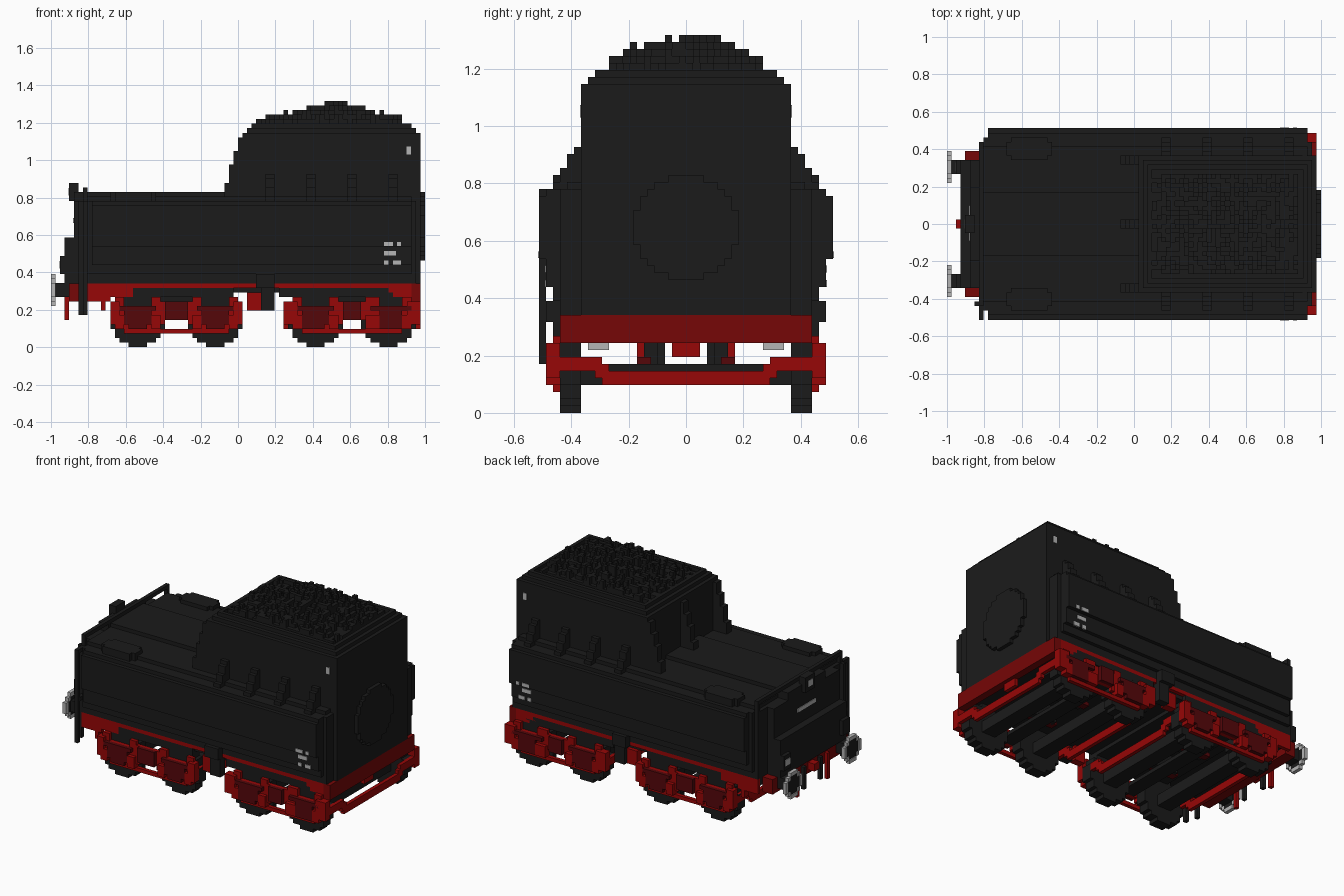
import bpy, bmesh, math, random
from mathutils import Vector

if "Cube" in bpy.data.objects:
    bpy.data.objects.remove(bpy.data.objects["Cube"])

V = 1 / 41  # size of one block
random.seed(4)


def material(name, r, g, b):
    m = bpy.data.materials.new(name)
    m.use_nodes = True
    m.diffuse_color = (r, g, b, 1)
    m.node_tree.nodes["Principled BSDF"].inputs["Base Color"].default_value = (r, g, b, 1)
    return m


BLACK = material("black", 0.011, 0.011, 0.011)
RED = material("bright red", 0.31, 0.002, 0.002)
MID = material("deep red", 0.18, 0.002, 0.002)
DARK = material("dark red", 0.09, 0.002, 0.003)
GREY = material("light grey", 0.46, 0.46, 0.46)


def part(name, mat, boxes, mirror=False, snap=True):
    """One object from boxes (x0, x1, y0, y1, z0, z1), optionally mirrored in y."""
    bm = bmesh.new()
    boxes = list(boxes)
    if mirror:
        boxes += [(a, b, -d, -c, e, f) for a, b, c, d, e, f in boxes]
    for box in boxes:
        q = [round(v / V) * V for v in box] if snap else box
        lo, hi = Vector(q[0::2]), Vector(q[1::2])
        verts = bmesh.ops.create_cube(bm, size=1)["verts"]
        for v in verts:
            v.co = Vector(v.co[i] * (hi[i] - lo[i]) + (lo[i] + hi[i]) / 2 for i in range(3))
    me = bpy.data.meshes.new(name)
    bm.to_mesh(me)
    bm.free()
    me.materials.append(mat)
    ob = bpy.data.objects.new(name, me)
    bpy.context.collection.objects.link(ob)
    return ob


def half_chord(n, c):
    """Half width of the row at height c in a blocky disc n blocks across."""
    chord = 2 * math.sqrt(max(n * n / 4 - c * c, 0))
    return (n / 2 - round((n - chord) / 2)) * V if abs(c) < n / 2 else 0


def disc(axis, u, z, n, d0, d1, hole=0):
    """Blocky disc n blocks across, centred at (u, z), from d0 to d1."""
    out = []
    for j in range(n):
        c = j + 0.5 - n / 2
        w, wi = half_chord(n, c), half_chord(hole, c)
        for a, b in ([(-w, -wi), (wi, w)] if wi > 0 else [(-w, w)]):
            span = (u + a, u + b)
            zz = (z + (c - .5) * V, z + (c + .5) * V)
            out.append((d0, d1, *span, *zz) if axis == "x" else (*span, d0, d1, *zz))
    return out


# Water tank: stacked layers give the bulging sides
part("tank_core", BLACK, [
    (-.83, .945, -.44, .44, .34, .78),
    (-.81, .93, -.415, .415, .78, .805),
    (-.81, .1, -.17, .17, .805, .83)])
part("tank_side", BLACK, [
    (-.81, .93, .43, .463, .39, .78),
    (-.78, .93, .46, .488, .44, .78),
    (-.78, .92, .48, .512, .54, .76)], mirror=True)
part("filler_hatch", BLACK, [
    (-.68, -.44, .365, .44, .78, .83),
    (-.66, -.46, .34, .463, .78, .83)], mirror=True)

# Bunker with an upright front wall and three sloping ribs
part("bunker", BLACK, [
    (.024, .976, -.366, .366, .34, 1.146),
    (.05, .95, -.341, .341, 1.146, 1.171)])
part("bunker_rim", BLACK, [
    (.073, .927, .293, .317, 1.171, 1.195),
    (.073, .098, -.317, .317, 1.171, 1.195),
    (.902, .927, -.317, .317, 1.171, 1.195)], mirror=True)
part("bunker_front_rib", BLACK, [
    (x, .03, y0, y1, .78, z)
    for x, z in ((-.073, .88), (-.05, .98), (-.024, 1.05), (0, 1.12))
    for y0, y1 in ((-.366, -.317), (-.024, .024), (.317, .366))])
part("stanchion", BLACK, [
    (x - .024, x + .024, .34, y, .78, z)
    for x in (.17, .385, .605, .825)
    for y, z in ((.39, .93), (.415, .9), (.44, .85), (.463, .805))], mirror=True)

# Heap of coal, highest in the middle
coal = []
for i in range(4, 36):
    for j in range(-11, 11):
        x, y = (i + .5) * V, (j + .5) * V
        mound = max(0, 1 - abs(x - .52) / .42) * (1 - (y / .3) ** 2)
        h = 1.195 + .1 * mound + random.choice((-V, -V, 0, 0, V))
        coal.append((i * V, (i + 1) * V, j * V, (j + 1) * V, 1.146, h))
part("coal", BLACK, coal)

# Round cover on the rear end
part("end_cover", BLACK, disc("x", 0, 26.5 * V, 15, .97, 1.0), snap=False)

# Coupling end: wall, step box, lamp, rails
part("end_wall", BLACK, [
    (-.88, -.83, -.34, .34, .34, .78),
    (-.88, -.81, -.195, .195, .78, .83),
    (-.93, -.88, -.34, .34, .34, .585)])
part("buffer_bracket", BLACK, [(-.951, -.92, .268, .341, .39, .488)], mirror=True)
part("lamp", BLACK, [(-.902, -.86, -.05, .05, .78, .878)])
part("lamp_glass", GREY, [(-.906, -.9, -.024, .024, .81, .85)], snap=False)
part("end_handle", GREY, [(-.882, -.876, -.09, .1, .665, .69)], snap=False)
part("step_plate", GREY, [(-.955, -.949, .28, .33, .42, .46)], snap=False)
part("top_rail", BLACK, [
    (-.83, -.805, -.44, .44, .83, .854),
    (-.83, -.805, -.44, -.415, .78, .83),
    (-.83, -.805, .415, .44, .78, .83)])
part("hand_rail", BLACK, [
    (-.83, -.805, -.512, -.488, .17, .78),
    (-.83, -.805, -.512, -.44, .76, .78),
    (-.83, -.805, -.512, -.44, .44, .463),
    (-.854, -.83, -.44, -.415, .17, .78)])

# Buffers
for y, side in ((-12.5 * V, "right"), (12.5 * V, "left")):
    z = 12.5 * V
    part("buffer_ring_" + side, GREY, disc("x", y, z, 7, -1, -.976, 5), snap=False)
    part("buffer_face_" + side, BLACK, disc("x", y, z, 5, -.994, -.976), snap=False)
    part("buffer_shaft_" + side, BLACK, [(-.98, -.9, y - .037, y + .037, .268, .342)], snap=False)

# Chassis
part("underframe", BLACK, [
    (-.82, .93, -.415, .415, .293, .341),
    (-.55, -.02, -.439, .439, .268, .317),
    (.22, .8, -.439, .439, .268, .317)])
part("sill", RED, [(-.83, .927, .415, .44, .317, .341)], mirror=True)
part("sill_bracket", BLACK, [
    (.1, .195, .43, .488, .317, .39), (.12, .195, .415, .463, .2, .317)], mirror=True)
part("sill_end", RED, [
    (.78, .927, .415, .44, .293, .317), (.83, .927, .415, .44, .268, .293),
    (-.83, -.68, .415, .44, .244, .317), (-.68, -.55, .415, .44, .268, .317),
    (-.73, -.7, .39, .44, .195, .244), (.05, .12, .39, .44, .195, .293)], mirror=True)
part("end_beams", MID, [
    (.927, .976, -.44, .44, .244, .341),
    (-.902, -.82, -.39, .39, .244, .341)])
part("coupling_hook", RED, [
    (-.951, -.9, -.024, .024, .268, .317), (.93, .951, -.05, .05, .195, .244)])
part("red_hose", RED, [(-.927, -.902, .146, .17, .146, .317)], mirror=True)
part("black_hose", BLACK, [(-.927, -.902, .073, .098, .17, .317)], mirror=True)

# Bogies: wheels, axles, side frames, bars
for label, c in (("front", -.322), ("rear", .61)):
    axles = [c - .207, c + .207]
    wheels, boxes, arches = [], [], []
    for x in axles:
        xc = round(x / V) * V
        wheels += disc("y", xc, 6 * V, 12, .366, .44)
        wheels += [(xc - .05, xc + .05, 0, .366, .098, .171)]
        boxes += [(x - .073, x + .073, .463, .488, .122, .22),
                  (x - .05, x + .05, .463, .488, .098, .122),
                  (x - .098, x + .098, .463, .488, .195, .22)]
        arches += [(x - .146, x + .146, .44, .463, .122, .195),
                   (x - .122, x + .122, .44, .463, .098, .122),
                   (x - .073, x + .073, .44, .463, .073, .098),
                   (x - .122, x - .073, .463, .488, .098, .171),
                   (x + .073, x + .122, .463, .488, .098, .171),
                   (x - .122, x - .073, .44, .463, .22, .268),
                   (x + .073, x + .122, .44, .463, .22, .268)]
    part("wheels_" + label, BLACK, wheels, mirror=True)
    part("axle_boxes_" + label, DARK, boxes, mirror=True)
    part("side_frame_" + label, RED, arches + [
        (c - .355, c + .355, .44, .463, .195, .22),
        (c - .355, c - .3, .44, .488, .12, .244),
        (c + .3, c + .355, .44, .488, .12, .244),
        (c - .15, c + .15, .44, .463, .073, .098),
        (c - .1, c + .1, .44, .463, .146, .244)], mirror=True)
    part("spring_" + label, DARK, [(c - .06, c + .06, .463, .488, .146, .244)], mirror=True)
    # End bars drop in the middle and rise to the side frames
    bars = []
    for a, b in ((c - .355, c - .33), (c + .33, c + .355)):
        bars += [(a, b, 0, .293, .098, .146), (a, b, .268, .317, .122, .171),
                 (a, b, .293, .463, .146, .195)]
    part("bogie_bars_" + label, RED, bars, mirror=True)
    part("bogie_pivot_" + label, BLACK, [
        (c - .1, c + .1, .098, .146, .171, .3),
        (c - .05, c + .05, 0, .44, .146, .171)], mirror=True)
    part("pivot_plate_" + label, DARK, [(c - .12, c + .12, .122, .17, .171, .195)], mirror=True)

# Small grey side markings
marks = [(.78, .83, .54, .563), (.85, .872, .54, .563), (.78, .845, .49, .514),
         (.78, .805, .438, .463), (.83, .872, .438, .463)]
part("side_markings", GREY, [
    (a, b, .509 if z0 > .53 else .485, .516 if z0 > .53 else .492, z0, z1)
    for a, b, z0, z1 in marks], mirror=True, snap=False)
part("bunker_marking", GREY, [(.9, .925, .363, .37, 1.03, 1.073)], mirror=True, snap=False)
